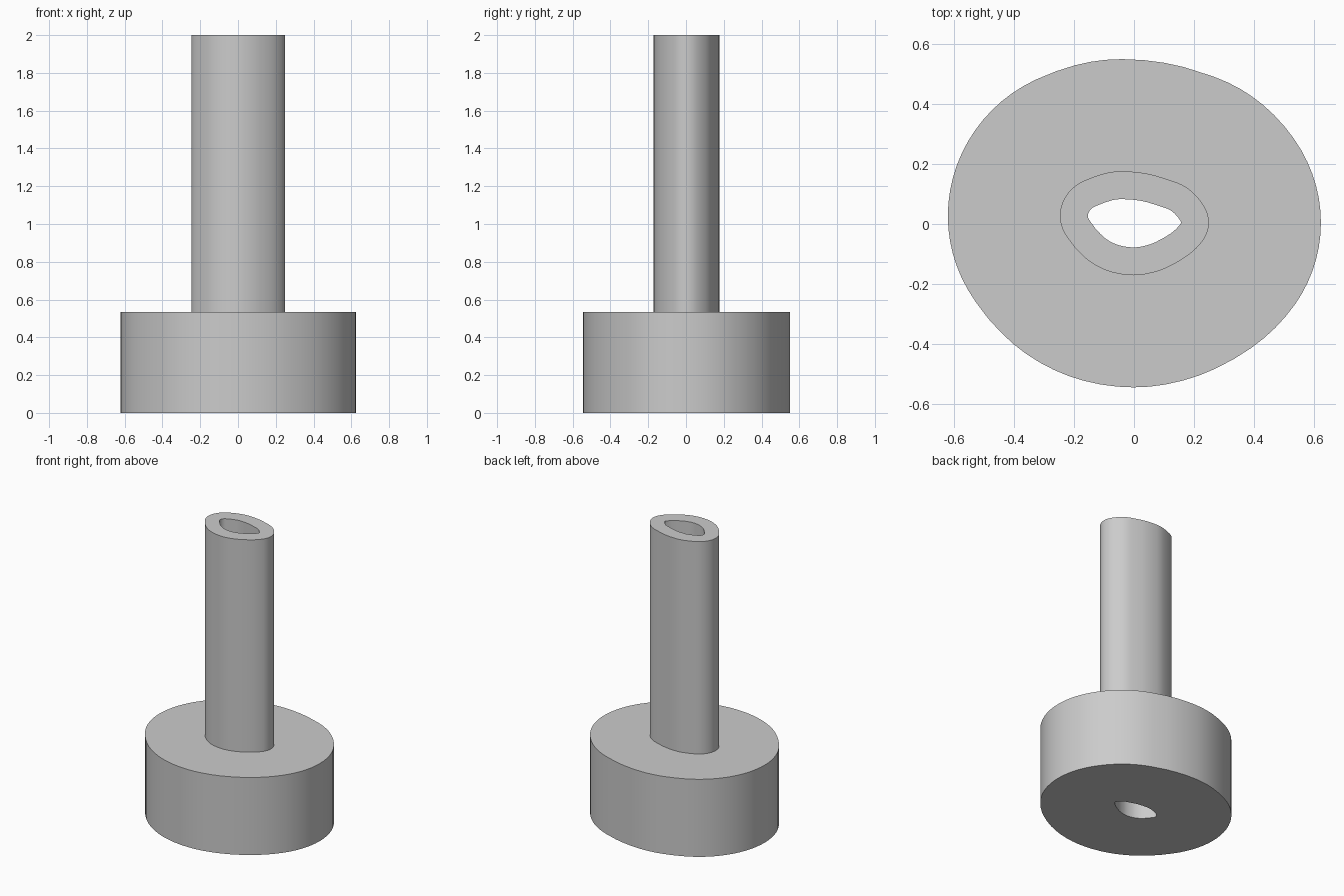
import bpy
import bmesh
import math
from mathutils import Vector

# Remove the default cube
default_cube = bpy.data.objects.get("Cube")
if default_cube:
    bpy.data.objects.remove(default_cube, do_unlink=True)

BASE_HEIGHT = 0.535
TOTAL_HEIGHT = 2.0
STEM_WALL = 0.093
BASE_WALL = 0.467
STEPS = 72

# Bore outline, counter-clockwise, in hundredths of a unit
BORE = [(15.5, 1), (12.6, 4.3), (8.5, 6), (3.5, 7.5), (-1.5, 8.2),
        (-6.5, 8.1), (-12, 6.3), (-14.5, 4.8), (-15.4, 2.5), (-14, 0),
        (-12, -2.5), (-9, -5.2), (-5, -7.1), (0, -7.8), (4.7, -7),
        (8.7, -5.3), (12.6, -2.9), (15, -0.6)]


def smooth_outline(points, samples=40):
    """Closed smooth curve through the given points."""
    pts = [Vector(p) / 100 for p in points]
    count = len(pts)
    curve = []
    for i in range(count):
        before, start = pts[i - 1], pts[i]
        end, after = pts[(i + 1) % count], pts[(i + 2) % count]
        for s in range(samples):
            t = s / samples
            tangent_in, tangent_out = (end - before) / 2, (after - start) / 2
            ease = t * t * (3 - 2 * t)
            curve.append(start.lerp(end, ease)
                         + tangent_in * t * (1 - t) ** 2
                         - tangent_out * t * t * (1 - t))
    return curve


def offset_outline(curve, distance):
    """Outline pushed outward evenly, with one point per direction."""
    outline = []
    for step in range(STEPS):
        angle = math.tau * step / STEPS
        direction = Vector((math.cos(angle), math.sin(angle)))
        furthest = max(curve, key=direction.dot)
        outline.append(furthest + direction * distance)
    return outline


def loft_closed(name, sections, material):
    """Skin a closed cycle of (outline, height) sections."""
    bm = bmesh.new()
    rings = [[bm.verts.new((p.x, p.y, height)) for p in outline]
             for outline, height in sections]
    for index, ring in enumerate(rings):
        following = rings[(index + 1) % len(rings)]
        for i in range(STEPS):
            j = (i + 1) % STEPS
            bm.faces.new((ring[i], ring[j], following[j], following[i]))
    bmesh.ops.recalc_face_normals(bm, faces=bm.faces)
    mesh = bpy.data.meshes.new(name)
    bm.to_mesh(mesh)
    bm.free()
    mesh.materials.append(material)
    obj = bpy.data.objects.new(name, mesh)
    bpy.context.collection.objects.link(obj)
    return obj


# Plain grey material
grey = bpy.data.materials.new("plain grey")
grey.use_nodes = True
colour = (0.6, 0.6, 0.6, 1)
grey.diffuse_color = colour
grey.node_tree.nodes["Principled BSDF"].inputs["Base Color"].default_value = colour

# Bore, stem and base share one outline at growing offsets
curve = smooth_outline(BORE)
bore = offset_outline(curve, 0)
stem = offset_outline(curve, STEM_WALL)
base = offset_outline(curve, BASE_WALL)

# Wide base and tall stem with the bore running right through
fitting = loft_closed("base_with_hollow_stem", [
    (bore, 0), (base, 0), (base, BASE_HEIGHT),
    (stem, BASE_HEIGHT), (stem, TOTAL_HEIGHT), (bore, TOTAL_HEIGHT),
], grey)

# Smooth walls with crisp rims
bpy.ops.object.select_all(action="DESELECT")
fitting.select_set(True)
bpy.context.view_layer.objects.active = fitting
bpy.ops.object.shade_smooth_by_angle(angle=math.radians(30))
